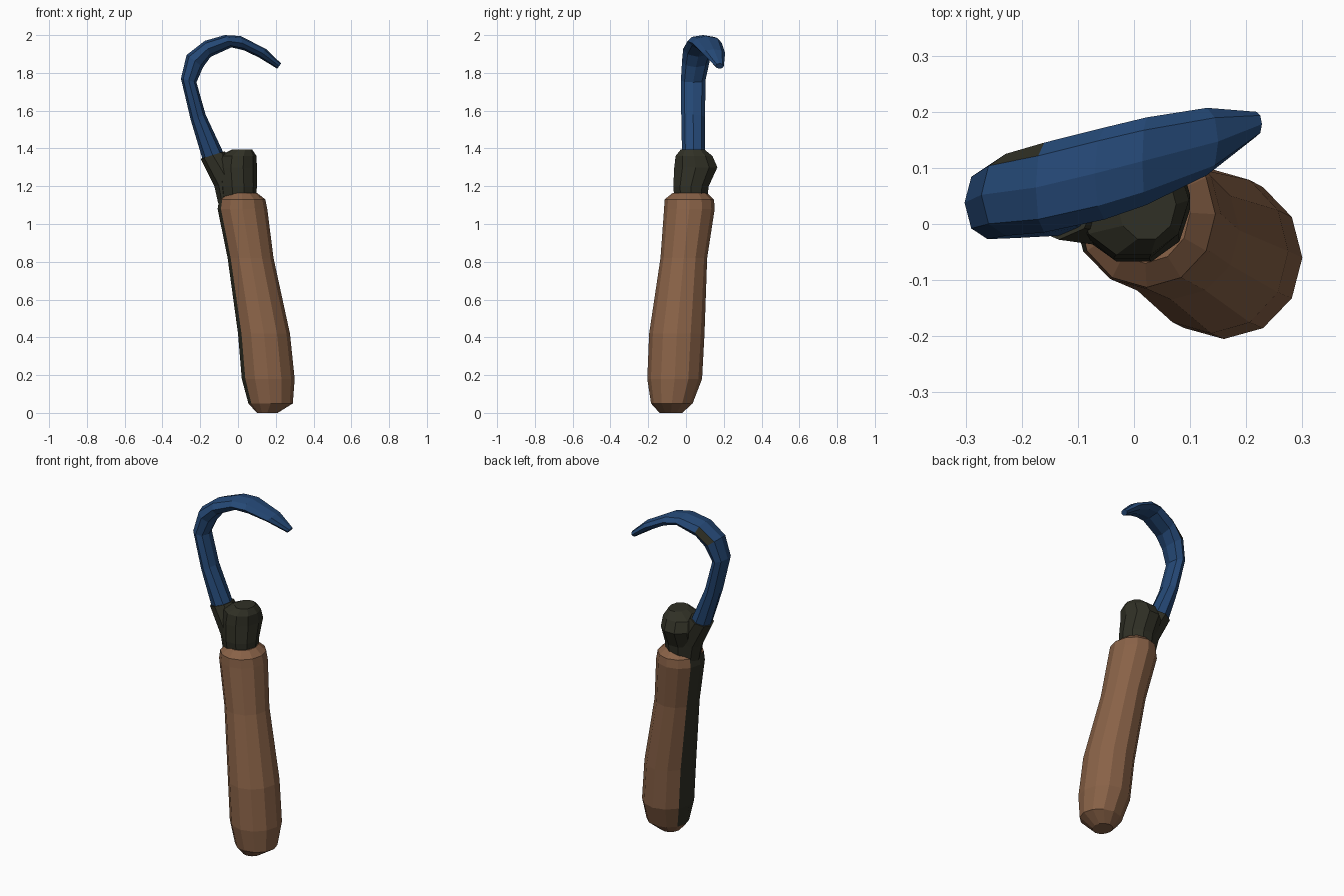
import bpy, bmesh, math
from mathutils import Vector

if "Cube" in bpy.data.objects:
    bpy.data.objects.remove(bpy.data.objects["Cube"])


def material(name, rgb):
    m = bpy.data.materials.new(name)
    m.diffuse_color = (*rgb, 1)
    m.use_nodes = True
    m.node_tree.nodes["Principled BSDF"].inputs["Base Color"].default_value = m.diffuse_color
    return m


WOOD = material("brown wood", (0.25, 0.122, 0.063))
DARK = material("dark iron", (0.03, 0.03, 0.019))
BLUE = material("blue steel", (0.018, 0.065, 0.18))


def loft(bm, rings, sides):
    """Skin rings given as (centre, half axis u, half axis v); return side faces by segment."""
    loops = []
    for c, u, v in rings:
        loops.append([bm.verts.new(c + u * math.cos(k * math.tau / sides)
                                   + v * math.sin(k * math.tau / sides)) for k in range(sides)])
    faces = []
    for a, b in zip(loops, loops[1:]):
        faces.append([bm.faces.new((a[k], a[(k + 1) % sides], b[(k + 1) % sides], b[k]))
                      for k in range(sides)])
    bm.faces.new(loops[0][::-1])
    bm.faces.new(loops[-1])
    return faces


def level_rings(rows):
    """Rows of z, x min, x max, y min, y max."""
    return [(Vector(((a + b) / 2, (c + d) / 2, z)), Vector(((b - a) / 2, 0, 0)),
             Vector((0, (d - c) / 2, 0))) for z, a, b, c, d in rows]


def bent_rings(rows):
    """Rows of outer x, outer z, inner x, inner z, y centre, y half width."""
    return [(Vector(((ox + ix) / 2, y, (oz + iz) / 2)),
             Vector(((ox - ix) / 2, 0, (oz - iz) / 2)), Vector((0, w, 0)))
            for ox, oz, ix, iz, y, w in rows]


def finish(bm, name, mats):
    bmesh.ops.recalc_face_normals(bm, faces=bm.faces)
    me = bpy.data.meshes.new(name)
    bm.to_mesh(me)
    bm.free()
    for m in mats:
        me.materials.append(m)
    bpy.context.collection.objects.link(bpy.data.objects.new(name, me))


# Wooden handle, with a dark strip along its -x side
bm = bmesh.new()
segments = loft(bm, level_rings([
    (0.0, 0.10, 0.21, -0.14, -0.02),
    (0.05, 0.055, 0.29, -0.185, 0.035),
    (0.18, 0.02, 0.30, -0.205, 0.085),
    (0.42, 0.0, 0.275, -0.195, 0.098),
    (0.82, -0.055, 0.188, -0.135, 0.112),
    (1.08, -0.108, 0.155, -0.116, 0.152),
    (1.13, -0.10, 0.145, -0.113, 0.148),
    (1.165, -0.06, 0.10, -0.07, 0.11)]), 12)
for seg in segments[1:-1]:
    for k in (5, 6):
        seg[k].material_index = 1
finish(bm, "handle", [WOOD, DARK])

# Iron collar: rounded knob plus the slanted socket holding the blade
bm = bmesh.new()
loft(bm, level_rings([
    (1.12, -0.09, 0.095, -0.065, 0.115),
    (1.2, -0.10, 0.10, -0.072, 0.125),
    (1.30, -0.11, 0.10, -0.068, 0.172),
    (1.36, -0.10, 0.098, -0.06, 0.145),
    (1.395, -0.03, 0.075, -0.03, 0.10)]), 10)
loft(bm, bent_rings([
    (-0.105, 1.11, 0.04, 1.14, 0.03, 0.07),
    (-0.125, 1.20, 0.03, 1.24, 0.035, 0.075),
    (-0.198, 1.345, -0.07, 1.385, 0.04, 0.068)]), 8)
finish(bm, "collar", [DARK])

# Curved hook blade, with one dark patch on the back of the bend
bm = bmesh.new()
segments = loft(bm, bent_rings([
    (-0.175, 1.30, -0.06, 1.34, 0.04, 0.06),
    (-0.25, 1.55, -0.172, 1.58, 0.038, 0.063),
    (-0.302, 1.77, -0.22, 1.75, 0.038, 0.065),
    (-0.272, 1.895, -0.185, 1.83, 0.052, 0.073),
    (-0.175, 1.97, -0.145, 1.885, 0.065, 0.08),
    (-0.07, 2.0, -0.035, 1.935, 0.09, 0.082),
    (0.015, 1.995, 0.03, 1.92, 0.112, 0.078),
    (0.15, 1.925, 0.11, 1.882, 0.147, 0.06),
    (0.228, 1.85, 0.208, 1.822, 0.178, 0.022)]), 8)
segments[3][1].material_index = 1
finish(bm, "hook_blade", [BLUE, DARK])
